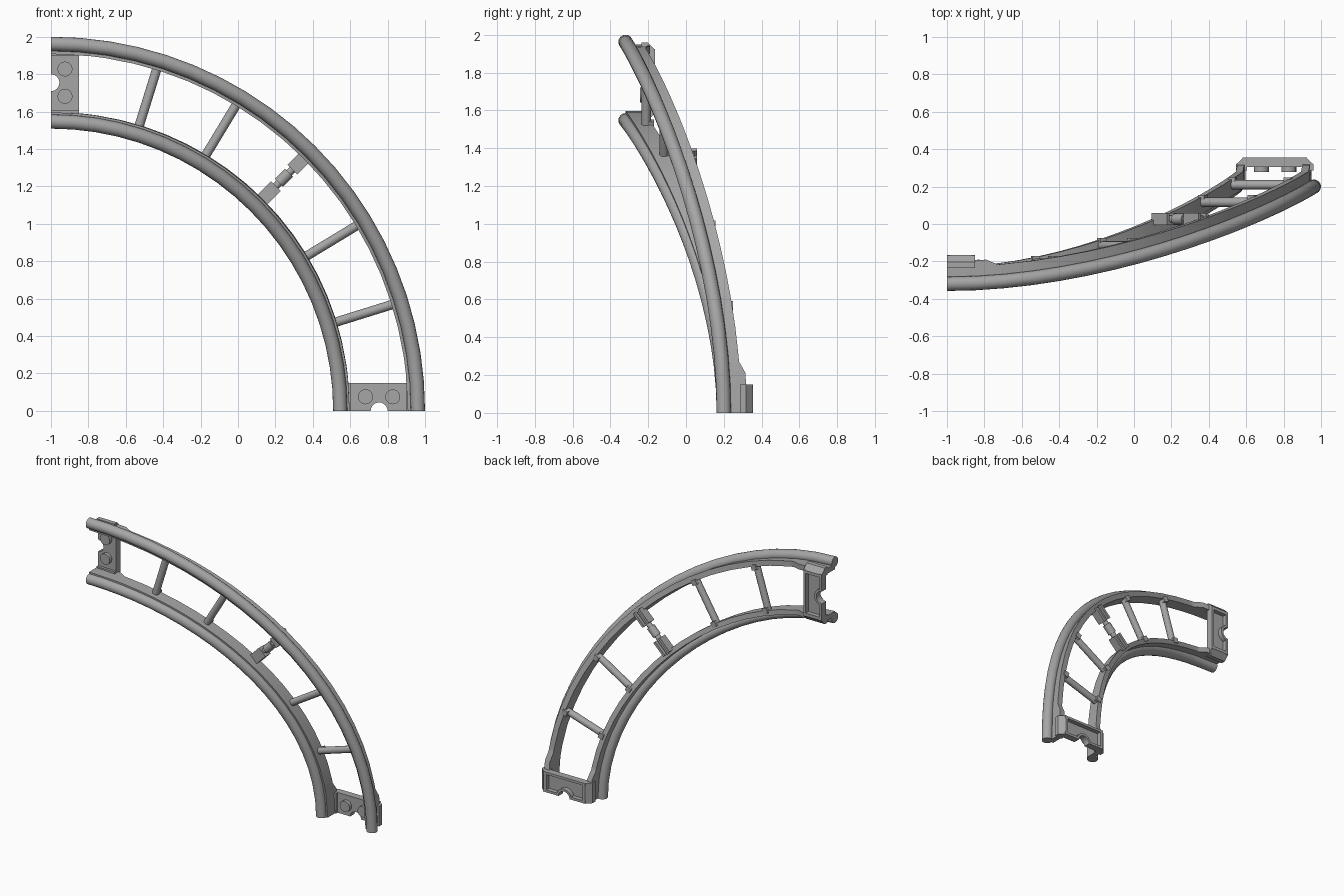
import bpy, bmesh, math
from mathutils import Vector

if "Cube" in bpy.data.objects:
    bpy.data.objects.remove(bpy.data.objects["Cube"], do_unlink=True)

grey = bpy.data.materials.new("track grey")
grey.use_nodes = True
COLOR = (0.38, 0.38, 0.38, 1)
grey.diffuse_color = COLOR
grey.node_tree.nodes["Principled BSDF"].inputs["Base Color"].default_value = COLOR

INNER, OUTER, TUBE = 1.547, 1.962, 0.038
MID = (INNER + OUTER) / 2


def climb(deg):
    s = deg / 90
    return 0.2 - 0.52 * s * s * (3 - 2 * s)


def place(deg, r, t, w):
    """Track frame: r = radius, t = along the track, w = behind the rail."""
    a = math.radians(deg)
    return Vector((-1 + r * math.cos(a) - t * math.sin(a), climb(deg) + w,
                   r * math.sin(a) + t * math.cos(a)))


def loft(name, rings, smooth=False):
    """Skin a list of equal rings of points and cap both ends."""
    bm = bmesh.new()
    loops = [[bm.verts.new(p) for p in ring] for ring in rings]
    n = len(loops[0])
    for a, b in zip(loops, loops[1:]):
        for i in range(n):
            bm.faces.new((a[i], a[(i + 1) % n], b[(i + 1) % n], b[i]))
    bm.faces.new(loops[0])
    bm.faces.new(loops[-1])
    bmesh.ops.recalc_face_normals(bm, faces=bm.faces)
    me = bpy.data.meshes.new(name)
    bm.to_mesh(me)
    bm.free()
    me.materials.append(grey)
    ob = bpy.data.objects.new(name, me)
    bpy.context.collection.objects.link(ob)
    if smooth:
        bpy.ops.object.select_all(action="DESELECT")
        ob.select_set(True)
        bpy.context.view_layer.objects.active = ob
        bpy.ops.object.shade_smooth_by_angle(angle=math.radians(35))
    return ob


def prism(name, deg, outline, w0, w1, smooth=False):
    return loft(name, [[place(deg, r, t, w) for r, t in outline] for w in (w0, w1)], smooth)


def box(name, deg, r0, r1, t0, t1, w0, w1):
    return prism(name, deg, [(r0, t0), (r1, t0), (r1, t1), (r0, t1)], w0, w1)


def circle(cx, cy, rad, n=16, start=0, sweep=360):
    steps = n if sweep == 360 else n + 1
    return [(cx + rad * math.cos(math.radians(start + sweep * i / n)),
             cy + rad * math.sin(math.radians(start + sweep * i / n))) for i in range(steps)]


# rails: round tube swept along the climbing quarter turn
STATIONS = [90 * i / 20 for i in range(21)]
for name, radius in (("inner_rail", INNER), ("outer_rail", OUTER)):
    loft(name, [[place(d, r, 0, w) for r, w in circle(radius, 0, TUBE)] for d in STATIONS], True)

# webs: flat plates behind the rails, deeper near both ends
WEB_STATIONS = sorted(STATIONS[2:-2] + [0, 6.2, 8, 82, 83.8, 90])


def web_ring(d, r0, r1, shift):
    end = min(d, 90 - d)
    depth = 0.122 if end < 7 else 0.092
    lean = shift * math.sin(math.radians(2 * d))
    return [place(d, r, 0, w) for r, w in
            ((r0, 0), (r1, 0), (r1 + lean, depth), (r0 + lean, depth))]


loft("inner_web", [web_ring(d, 1.56, 1.597, 0.005) for d in WEB_STATIONS], True)
loft("outer_web", [web_ring(d, 1.908, 1.948, 0.014) for d in WEB_STATIONS], True)


# cross ties with small end brackets
def tie(name, deg, r0, r1, rad, w):
    ring = circle(0, w, rad, 12)
    loft(name, [[place(deg, r, t, v) for t, v in ring] for r in (r0, r1)], True)


for i, deg in enumerate((17.3, 31.2, 58.8, 72.8)):
    tie(f"cross_tie_{i + 1}", deg, 1.57, 1.93, 0.025, 0.06)
    for side, r0, r1 in (("inner", 1.58, 1.618), ("outer", 1.892, 1.93)):
        box(f"tie_bracket_{side}_{i + 1}", deg, r0, r1, -0.02, 0.02, 0.055, 0.1)

# middle clip: two forked blocks joined by a stepped bar
tie("middle_bar", 45, 1.58, 1.93, 0.02, 0.085)
tie("middle_collar", 45, 1.725, 1.80, 0.03, 0.085)
for side, r0, r1, step in (("inner", 1.585, 1.70, 0.02), ("outer", 1.825, 1.94, -0.02)):
    box(f"middle_block_{side}", 45, r0, r1, -0.037, 0.037, 0.055, 0.085)
    for k in (-1, 1):
        t0, t1 = sorted((k * 0.018, k * 0.037))
        box(f"middle_fork_{side}_{k}", 45, r0, r1, t0, t1, 0.085, 0.118)

# end couplings: hollow plate with half-round notch, rim and two studs
NOTCH, LENGTH = 0.045, 0.15
for end, deg, s in (("lower", 0, 1), ("upper", 90, -1)):
    def flip(points):
        return [(r, s * t) for r, t in points]

    def wall(name, r0, r1, t0, t1, w0=0.118, w1=0.155):
        prism(f"{end}_{name}", deg, flip([(r0, t0), (r1, t0), (r1, t1), (r0, t1)]), w0, w1)

    notch = circle(MID, 0, NOTCH, 12, 180, -180)
    prism(f"{end}_plate", deg, flip([(1.56, 0)] + notch +
          [(1.945, 0), (1.945, LENGTH), (1.56, LENGTH)]), 0.104, 0.122)
    # rim walls around the hollow back
    wall("rim_far", 1.58, 1.925, LENGTH - 0.018, LENGTH)
    wall("rim_near_inner", 1.58, MID - NOTCH, 0, 0.018)
    wall("rim_near_outer", MID + NOTCH, 1.925, 0, 0.018)
    ring = notch + circle(MID, 0, NOTCH + 0.017, 12, 0, 180)
    prism(f"{end}_notch_rim", deg, flip(ring), 0.118, 0.155)
    # sloped end walls
    for side, a, b, c in (("inner", 1.545, 1.583, 1.605), ("outer", 1.96, 1.922, 1.9)):
        section = [(a, 0.085), (a, 0.118), (b, 0.155), (c, 0.155), (c, 0.085)]
        loft(f"{end}_end_wall_{side}",
             [[place(deg, r, s * t, w) for r, w in section] for t in (0, LENGTH)])
    for side, off in (("inner", -0.073), ("outer", 0.073)):
        prism(f"{end}_stud_{side}", deg, flip(circle(MID + off, 0.075, 0.04, 20)), 0.078, 0.106, True)
